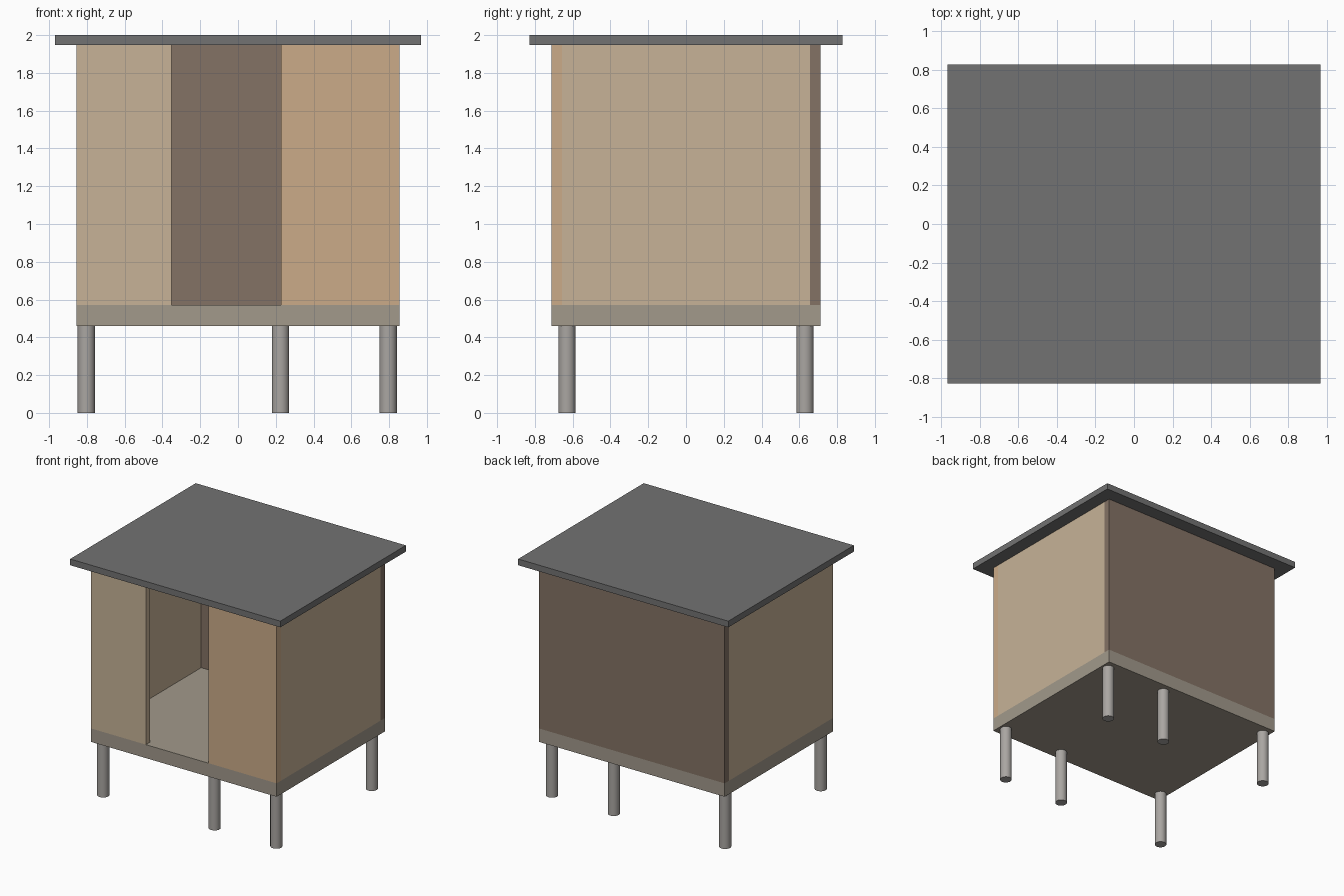
import bpy

if "Cube" in bpy.data.objects:
    bpy.data.objects.remove(bpy.data.objects["Cube"])


def paint(name, rgb):
    mat = bpy.data.materials.new(name)
    mat.diffuse_color = (*rgb, 1)
    mat.use_nodes = True
    mat.node_tree.nodes["Principled BSDF"].inputs["Base Color"].default_value = mat.diffuse_color
    return mat


BEIGE = paint("beige_board", (0.57, 0.45, 0.31))
TAN = paint("tan_board", (0.60, 0.41, 0.25))
BROWN = paint("brown_board", (0.23, 0.17, 0.13))
STONE = paint("floor_grey", (0.36, 0.32, 0.26))
METAL = paint("post_grey", (0.40, 0.38, 0.36))
SLATE = paint("roof_grey", (0.17, 0.17, 0.17))


def box(name, x, y, z, mat):
    """Box from (min, max) ranges on each axis."""
    axes = (x, y, z)
    bpy.ops.mesh.primitive_cube_add(size=1, location=[(a + b) / 2 for a, b in axes])
    ob = bpy.context.object
    ob.name = name
    ob.scale = [b - a for a, b in axes]
    bpy.ops.object.transform_apply(location=False, rotation=False, scale=True)
    ob.data.materials.append(mat)
    return ob


X, Y, T = 0.856, 0.713, 0.057        # hut half width, half depth, wall thickness
FLOOR, SILL, EAVES = 0.46, 0.572, 1.948
WALL = (SILL, EAVES)

# Floor and roof slabs
box("floor", (-X, X), (-Y, Y), (FLOOR, SILL), STONE)
box("roof", (-0.97, 0.97), (-0.828, 0.828), (EAVES, 2), SLATE)

# Walls, with a full height doorway between the two front panels
box("back_wall", (-X, X), (Y - T, Y), WALL, BROWN)
box("left_wall", (-X, -X + T), (-Y + T, Y - T), WALL, BEIGE)
box("right_wall", (X - T, X), (-Y + T, Y - T), WALL, BEIGE)
box("front_wall_left", (-X, -0.352), (-Y, -Y + T), WALL, BEIGE)
box("front_wall_right", (0.228, X), (-Y, -Y + T), WALL, TAN)

# Two rows of three round posts
for row, y in (("front", -0.63), ("back", 0.63)):
    for side, x in (("left", -0.803), ("middle", 0.225), ("right", 0.795)):
        bpy.ops.mesh.primitive_cylinder_add(vertices=32, radius=0.046, depth=FLOOR,
                                            location=(x, y, FLOOR / 2))
        post = bpy.context.object
        post.name = f"{row}_{side}_post"
        post.data.materials.append(METAL)
        bpy.ops.object.shade_smooth_by_angle()
